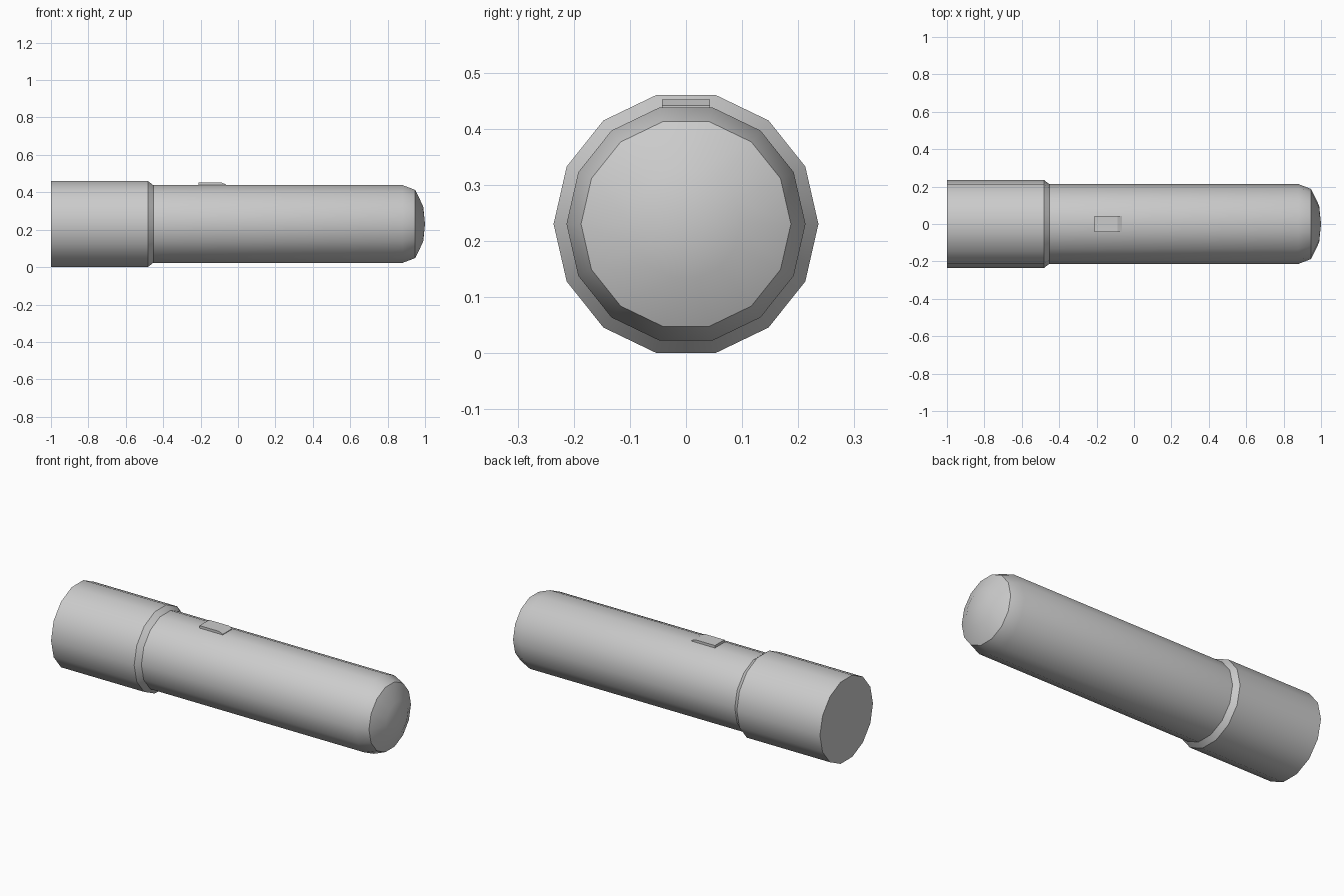
import bpy, bmesh, math

if "Cube" in bpy.data.objects:
    bpy.data.objects.remove(bpy.data.objects["Cube"])

SIDES = 14
AXIS_Z = 0.2305


def make_object(name, bm):
    bmesh.ops.recalc_face_normals(bm, faces=bm.faces)
    mesh = bpy.data.meshes.new(name)
    bm.to_mesh(mesh)
    bm.free()
    obj = bpy.data.objects.new(name, mesh)
    bpy.context.collection.objects.link(obj)
    bpy.ops.object.select_all(action='DESELECT')
    obj.select_set(True)
    bpy.context.view_layer.objects.active = obj
    bpy.ops.object.shade_smooth_by_angle(angle=math.radians(30))
    return obj


def lathe(name, profile, pole_x):
    """Revolve (x, radius) rings around the long axis, closing the right end at a pole."""
    bm = bmesh.new()
    rings = []
    for x, r in profile:
        rings.append([bm.verts.new((x, r * math.cos(2 * math.pi * i / SIDES),
                                    AXIS_Z + r * math.sin(2 * math.pi * i / SIDES)))
                      for i in range(SIDES)])
    pole = bm.verts.new((pole_x, 0, AXIS_Z))
    bm.faces.new(rings[0])
    for i in range(SIDES):
        j = (i + 1) % SIDES
        for a, b in zip(rings, rings[1:]):
            bm.faces.new((a[i], a[j], b[j], b[i]))
        bm.faces.new((rings[-1][i], rings[-1][j], pole))
    return make_object(name, bm)


# Tube: thick head, step down to the handle, chamfered and domed end
lathe("flashlight_body", [(-1.0, 0.236), (-0.482, 0.236), (-0.453, 0.213),
                          (0.88, 0.213), (0.947, 0.187), (0.99, 0.098)], 1.0)

# Switch: small block on top with a sloping right end
bm = bmesh.new()
side = [(-0.21, 0.425), (-0.065, 0.425), (-0.065, 0.442), (-0.088, 0.452), (-0.21, 0.452)]
face = bm.faces.new([bm.verts.new((x, -0.0425, z)) for x, z in side])
ext = bmesh.ops.extrude_face_region(bm, geom=[face], use_keep_orig=True)
bmesh.ops.translate(bm, vec=(0, 0.085, 0),
                    verts=[v for v in ext['geom'] if isinstance(v, bmesh.types.BMVert)])
switch = make_object("switch", bm)
for p in switch.data.polygons:
    p.use_smooth = False
